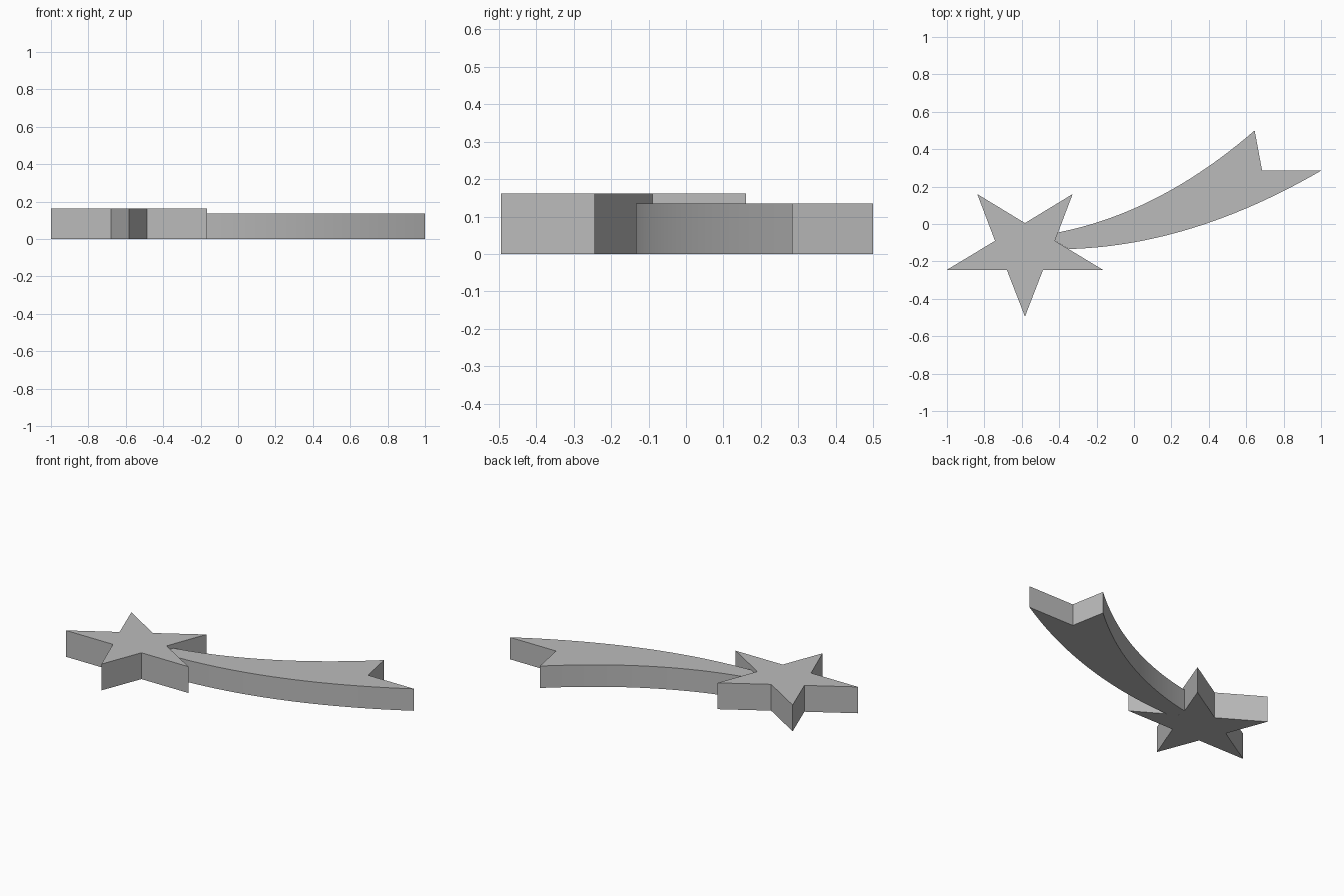
import bpy
import bmesh
from mathutils import Vector

if "Cube" in bpy.data.objects:
    bpy.data.objects.remove(bpy.data.objects["Cube"], do_unlink=True)

# Single plain grey
GREY = (0.5, 0.5, 0.5, 1)
grey = bpy.data.materials.new("plain_grey")
grey.use_nodes = True
grey.diffuse_color = GREY
grey.node_tree.nodes["Principled BSDF"].inputs["Base Color"].default_value = GREY


def slab(name, outline, height):
    """Extrude a flat outline up from the ground."""
    bm = bmesh.new()
    face = bm.faces.new([bm.verts.new((x, y, 0)) for x, y in outline])
    top = bmesh.ops.extrude_face_region(bm, geom=[face], use_keep_orig=True)["geom"]
    verts = [v for v in top if isinstance(v, bmesh.types.BMVert)]
    bmesh.ops.translate(bm, verts=verts, vec=(0, 0, height))
    bmesh.ops.recalc_face_normals(bm, faces=bm.faces)
    mesh = bpy.data.meshes.new(name)
    bm.to_mesh(mesh)
    bm.free()
    mesh.materials.append(grey)
    obj = bpy.data.objects.new(name, mesh)
    bpy.context.collection.objects.link(obj)
    return obj


def arc(start, control, end, steps=24):
    """Quadratic curve between two points."""
    a, b, c = Vector(start), Vector(control), Vector(end)
    ts = [i / steps for i in range(steps + 1)]
    return [a * (1 - t) ** 2 + b * 2 * t * (1 - t) + c * t * t for t in ts]


# Star: right half of the outline, mirrored about its axis
axis = -0.583
half = [(0, -0.495), (0.097, -0.245), (0.417, -0.245),
        (0.16, -0.09), (0.255, 0.16), (0, 0.005)]
right = [(axis + x, y) for x, y in half]
left = [(axis - x, y) for x, y in half[-2:0:-1]]
slab("star", right + left, 0.162)

# Curved tail with a notched end, starting at the star's inner corner
lower = arc((-0.349, -0.134), (0.31, -0.116), (1.0, 0.285))
upper = arc((0.645, 0.5), (0.14, 0.062), (-0.406, -0.045))
tail = slab("tail", [right[3]] + lower + [(0.685, 0.285)] + upper, 0.135)

# Smooth the curved sides, keep the corners sharp
bpy.ops.object.select_all(action="DESELECT")
tail.select_set(True)
bpy.context.view_layer.objects.active = tail
bpy.ops.object.shade_smooth_by_angle(angle=0.5)
